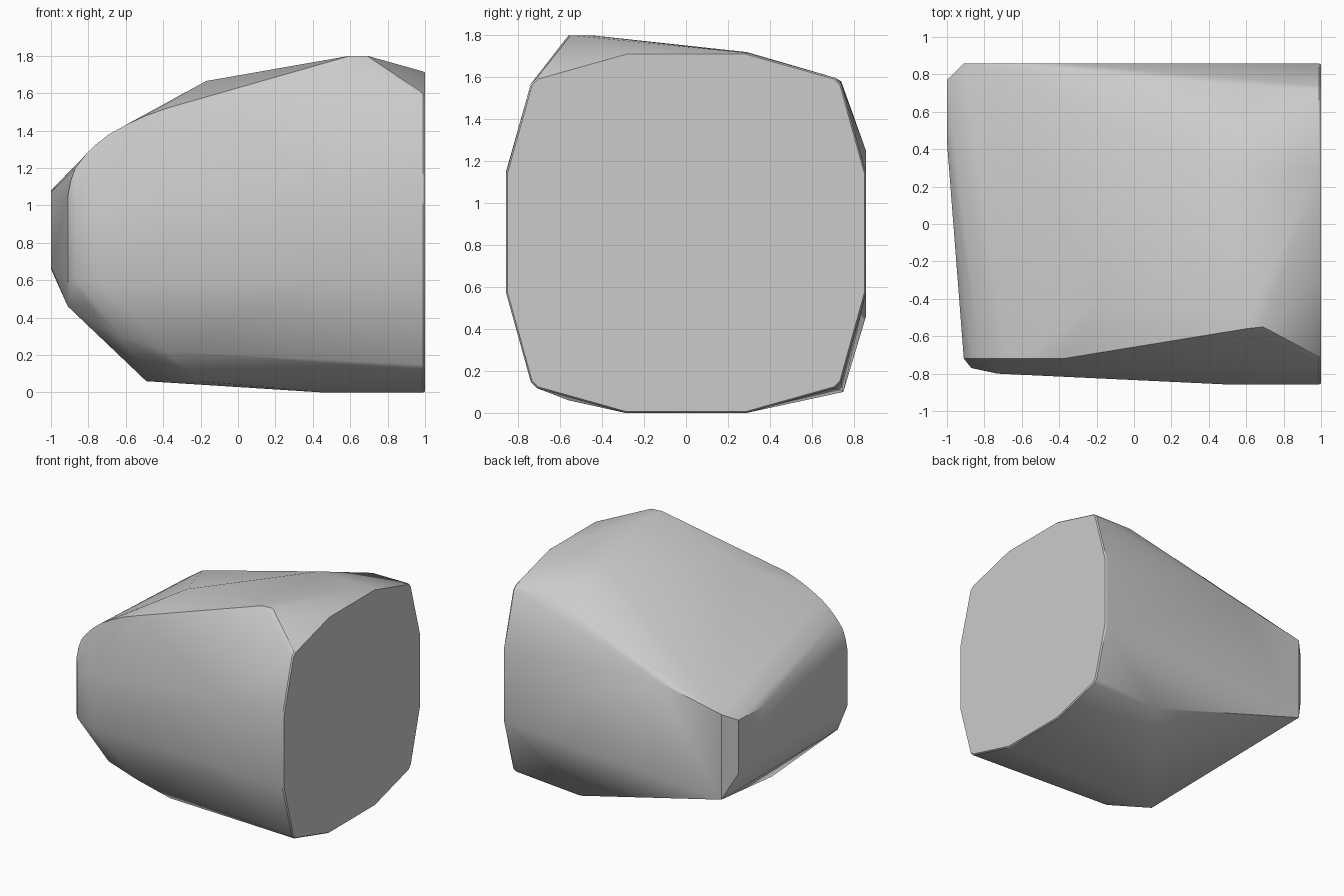
import bpy
import bmesh
import math

default_cube = bpy.data.objects.get("Cube")
if default_cube:
    bpy.data.objects.remove(default_cube, do_unlink=True)


def make_material(name, value):
    material = bpy.data.materials.new(name)
    colour = (value, value, value, 1.0)
    material.diffuse_color = colour
    material.use_nodes = True
    for node in material.node_tree.nodes:
        if node.type == "BSDF_PRINCIPLED":
            node.inputs["Base Color"].default_value = colour
    return material


def end_cap(x, inset):
    """Rounded octagonal outline, mirrored across its two axes."""
    middle = 0.858
    quarter = [(0.29, middle), (0.71, 0.74), (0.74, 0.71), (middle, 0.285)]
    ring = []
    for side in (-1, 1):
        for level in (-1, 1):
            for across, height in quarter:
                ring.append((x, side * (across - inset),
                             middle + level * (height - inset)))
    return ring


def upright(x, y, low, high):
    """Both ends of a vertical edge."""
    return [(x, y, low), (x, y, high)]


def along(y, profile):
    """A profile of x, z pairs placed at one depth."""
    return [(x, y, z) for x, z in profile]


def build_hull(name, points, material):
    """Wrap the corner points in a closed convex skin."""
    bm = bmesh.new()
    for point in points:
        bm.verts.new(point)
    bmesh.ops.convex_hull(bm, input=list(bm.verts))
    loose = [vert for vert in bm.verts if not vert.link_faces]
    bmesh.ops.delete(bm, geom=loose, context="VERTS")
    bmesh.ops.dissolve_limit(bm, angle_limit=math.radians(0.5),
                             verts=list(bm.verts), edges=list(bm.edges))
    bmesh.ops.recalc_face_normals(bm, faces=list(bm.faces))
    mesh = bpy.data.meshes.new(name)
    bm.to_mesh(mesh)
    bm.free()
    mesh.materials.append(material)
    body = bpy.data.objects.new(name, mesh)
    bpy.context.collection.objects.link(body)
    return body


corners = []

# Flat end cap with a thin chamfered rim
corners += end_cap(0.99, 0.0)
corners += end_cap(1.0, 0.006)

# Narrow nose, slanting towards the front
corners += upright(-1.0, 0.77, 0.66, 1.08)
corners += upright(-1.0, 0.44, 0.67, 1.07)
corners += upright(-0.91, -0.72, 0.6, 1.05)
corners += upright(-0.87, -0.77, 0.6, 1.0)
corners += [(-0.91, -0.6, 0.46)]

# Curved shoulder above the front of the nose
corners += along(-0.72, [(-0.895, 1.13), (-0.87, 1.2), (-0.82, 1.265),
                         (-0.76, 1.325), (-0.69, 1.38), (-0.6, 1.43),
                         (-0.5, 1.477), (-0.38, 1.52)])

# Front wall and its lower crease
corners += upright(-0.73, -0.8, 0.58, 1.0)
corners += upright(0.5, -0.858, 0.6, 1.15)
corners += along(-0.72, [(-0.78, 0.45), (-0.63, 0.3), (-0.38, 0.22)])

# Back wall
corners += upright(-0.91, 0.858, 0.46, 1.135)
corners += along(0.858, [(-0.34, 1.25), (-0.19, 0.46)])

# Roof ridge
corners += [(0.6, -0.56, 1.8), (0.69, -0.55, 1.8), (0.64, -0.45, 1.8),
            (-0.17, -0.4, 1.665), (0.5, 0.29, 1.72), (0.66, 0.74, 1.58)]

# Underside
corners += [(-0.49, -0.375, 0.06), (-0.2, -0.56, 0.06),
            (0.45, -0.29, 0.0), (0.4, 0.75, 0.1)]

grey = make_material("plain grey", 0.6)
body = build_hull("faceted_body", corners, grey)

# Smooth the gentle bends and keep the hard edges
bpy.ops.object.select_all(action="DESELECT")
body.select_set(True)
bpy.context.view_layer.objects.active = body
bpy.ops.object.shade_smooth_by_angle(angle=math.radians(30))
